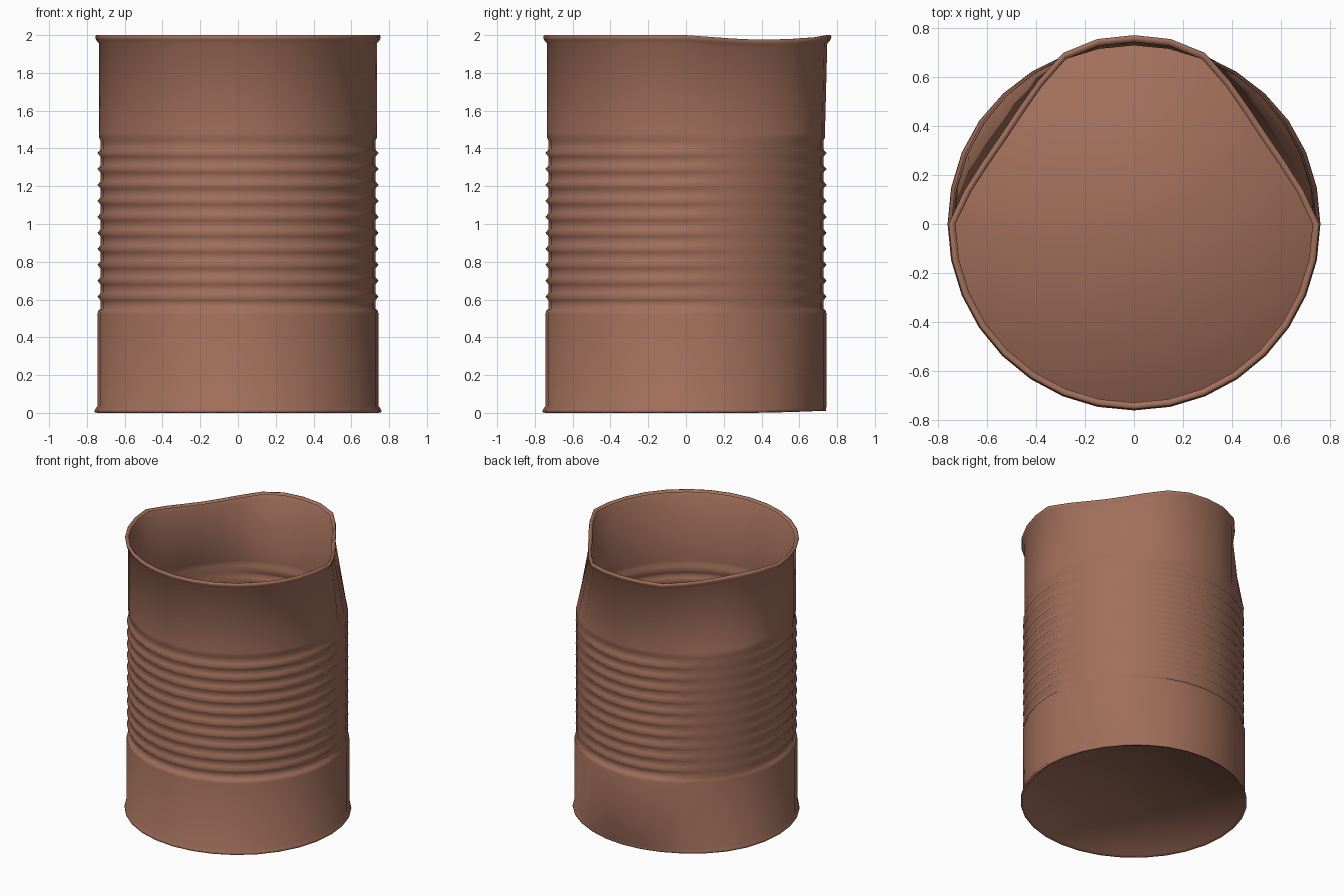
import bpy, bmesh, math

if "Cube" in bpy.data.objects:
    bpy.data.objects.remove(bpy.data.objects["Cube"])

SIDES = 32

rust = bpy.data.materials.new("rusty_brown")
rust.diffuse_color = (0.36, 0.16, 0.105, 1)
rust.use_nodes = True
rust.node_tree.nodes["Principled BSDF"].inputs["Base Color"].default_value = rust.diffuse_color


def bump(a, lo, hi):
    """Smooth 0-1-0 hump between two angles in degrees."""
    return math.sin(math.pi * (a - lo) / (hi - lo)) if lo < a < hi else 0.0


def plateau(a, lo, hi, soft):
    """1 between two angles, with soft ends."""
    return max(0.0, min(1.0, (a - lo) / soft, (hi - a) / soft))


# Profile from bottom to top: rim, lower wall, ribs, upper wall, curled rim
profile = [(0.735, 0.012), (0.745, 0.0), (0.76, 0.004), (0.757, 0.018),
           (0.745, 0.035), (0.745, 0.52), (0.738, 0.545)]
pitch = 0.0845
for i in range(11):
    z = 0.55 + i * pitch
    profile += [(0.728, z), (0.728, z + 0.046)]
    if i < 10:
        profile.append((0.744, z + 0.065))
profile += [(0.736, 1.46), (0.735, 1.48), (0.735, 1.955), (0.752, 1.975),
            (0.756, 1.99), (0.752, 2.0), (0.738, 2.0), (0.728, 1.988)]


def dented(r, z, deg):
    """Mirror-image dents on the two rear quarters."""
    a = deg if deg <= 90 else 180 - deg
    # ribs are beaten flat on the rear quarters
    if 0.54 < z < 1.47:
        r += (0.737 - r) * 0.9 * plateau(a, 4, 64, 9)
    # upper wall is pushed in towards a straight rim
    if z > 1.46:
        k = (z - 1.46) / 0.54
        r -= 0.105 * k * bump(a, 0, 68)
        r += 0.014 * k * plateau(a, 66, 115, 14)
        if z > 1.9:
            z -= 0.024 * bump(a, 0, 80)
    # bottom rim is worn at the rear
    if z < 0.03:
        w = plateau(a, 30, 200, 40)
        r -= max(0, r - 0.742) * w
        z += 0.01 * w
    return r, z


bm = bmesh.new()
rings = []
for r, z in profile:
    ring = []
    for s in range(SIDES):
        deg = 360 * s / SIDES
        rr, zz = dented(r, z, deg if deg <= 180 else -deg + 180)
        if deg > 180:
            rr, zz = r, z
        t = math.radians(deg)
        ring.append(bm.verts.new((rr * math.cos(t), rr * math.sin(t), zz)))
    rings.append(ring)
for lo, hi in zip(rings, rings[1:]):
    for s in range(SIDES):
        n = (s + 1) % SIDES
        bm.faces.new((lo[s], lo[n], hi[n], hi[s]))
# Closed bottom
centre = bm.verts.new((0, 0, 0.012))
for s in range(SIDES):
    bm.faces.new((centre, rings[0][(s + 1) % SIDES], rings[0][s]))
for f in bm.faces:
    f.smooth = True

mesh = bpy.data.meshes.new("tin_can")
bm.to_mesh(mesh)
bm.free()
mesh.materials.append(rust)
can = bpy.data.objects.new("tin_can", mesh)
bpy.context.collection.objects.link(can)
